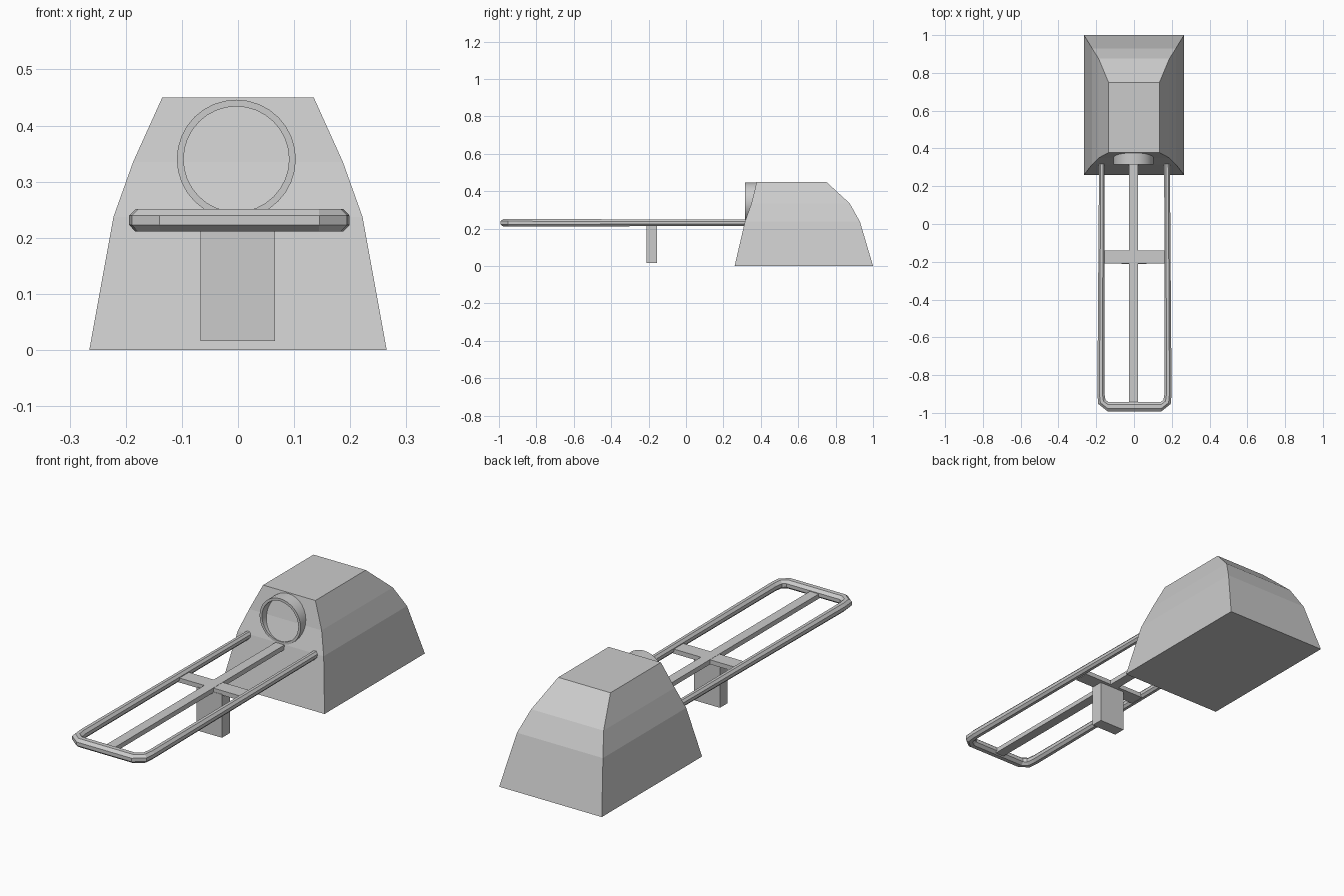
import bpy, bmesh, math
from mathutils import Vector

if "Cube" in bpy.data.objects:
    bpy.data.objects.remove(bpy.data.objects["Cube"])


def finish(name, bm):
    bmesh.ops.recalc_face_normals(bm, faces=bm.faces[:])
    me = bpy.data.meshes.new(name)
    bm.to_mesh(me)
    bm.free()
    ob = bpy.data.objects.new(name, me)
    bpy.context.collection.objects.link(ob)
    return ob


def loft(name, rings, closed=False):
    """Skin a list of point rings; cap the ends unless the loft closes on itself."""
    bm = bmesh.new()
    vs = [[bm.verts.new(p) for p in r] for r in rings]
    n = len(vs[0])
    pairs = list(zip(vs, vs[1:])) + ([(vs[-1], vs[0])] if closed else [])
    for a, b in pairs:
        for i in range(n):
            bm.faces.new((a[i], a[(i + 1) % n], b[(i + 1) % n], b[i]))
    if not closed:
        bm.faces.new(vs[0])
        bm.faces.new(vs[-1])
    return finish(name, bm)


def box(name, x0, x1, y0, y1, z0, z1):
    return loft(name, [[(x0, y0, z), (x1, y0, z), (x1, y1, z), (x0, y1, z)]
                       for z in (z0, z1)])


# Tapered housing: half width, front y, back y, height
sections = [(0.265, 0.26, 1.0, 0.0), (0.222, 0.315, 0.93, 0.237),
            (0.187, 0.35, 0.875, 0.335), (0.135, 0.378, 0.75, 0.45)]
loft("housing", [[(-w, f, z), (w, f, z), (w, b, z), (-w, b, z)]
                 for w, f, b, z in sections])

# Open ring on the front of the housing
rings = []
for i in range(32):
    a = math.tau * i / 32
    rings.append([(-0.003 + r * math.cos(a), y, 0.34 + r * math.sin(a))
                  for r, y in ((0.106, 0.315), (0.106, 0.38), (0.094, 0.38), (0.094, 0.315))])
ring = loft("scanner_ring", rings, closed=True)

# U-shaped tubular rail: x, y, half width of the tube
half = [(0.172, 0.32, 0.015), (0.177, -0.9, 0.019), (0.172, -0.942, 0.022),
        (0.14, -0.967, 0.025)]
path = [(x + 0.003, y, w) for x, y, w in half]
path += [(-x + 0.002, y, w) for x, y, w in reversed(half)]
tube = []
for i, (x, y, w) in enumerate(path):
    p, q = path[max(i - 1, 0)], path[min(i + 1, len(path) - 1)]
    side = Vector((q[1] - p[1], p[0] - q[0], 0)).normalized()
    h = 0.017 if i in (0, len(path) - 1) else 0.02
    section = []
    for k in range(8):
        a = math.tau * (k + 0.5) / 8
        c = math.cos(math.pi / 8)
        section.append(Vector((x, y, 0.231)) + side * (w * math.cos(a) / c)
                       + Vector((0, 0, h * math.sin(a) / c)))
    tube.append(section)
loft("bed_rail", tube)

# Flat bed bars and support leg
box("bed_spine", -0.026, 0.02, -0.95, 0.32, 0.214, 0.236)
box("bed_crossbar", -0.165, 0.165, -0.21, -0.14, 0.214, 0.235)
box("support_leg", -0.067, 0.066, -0.212, -0.155, 0.016, 0.218)

# Round the ring's shading only
bpy.context.view_layer.objects.active = ring
ring.select_set(True)
bpy.ops.object.shade_smooth_by_angle(angle=math.radians(30))
